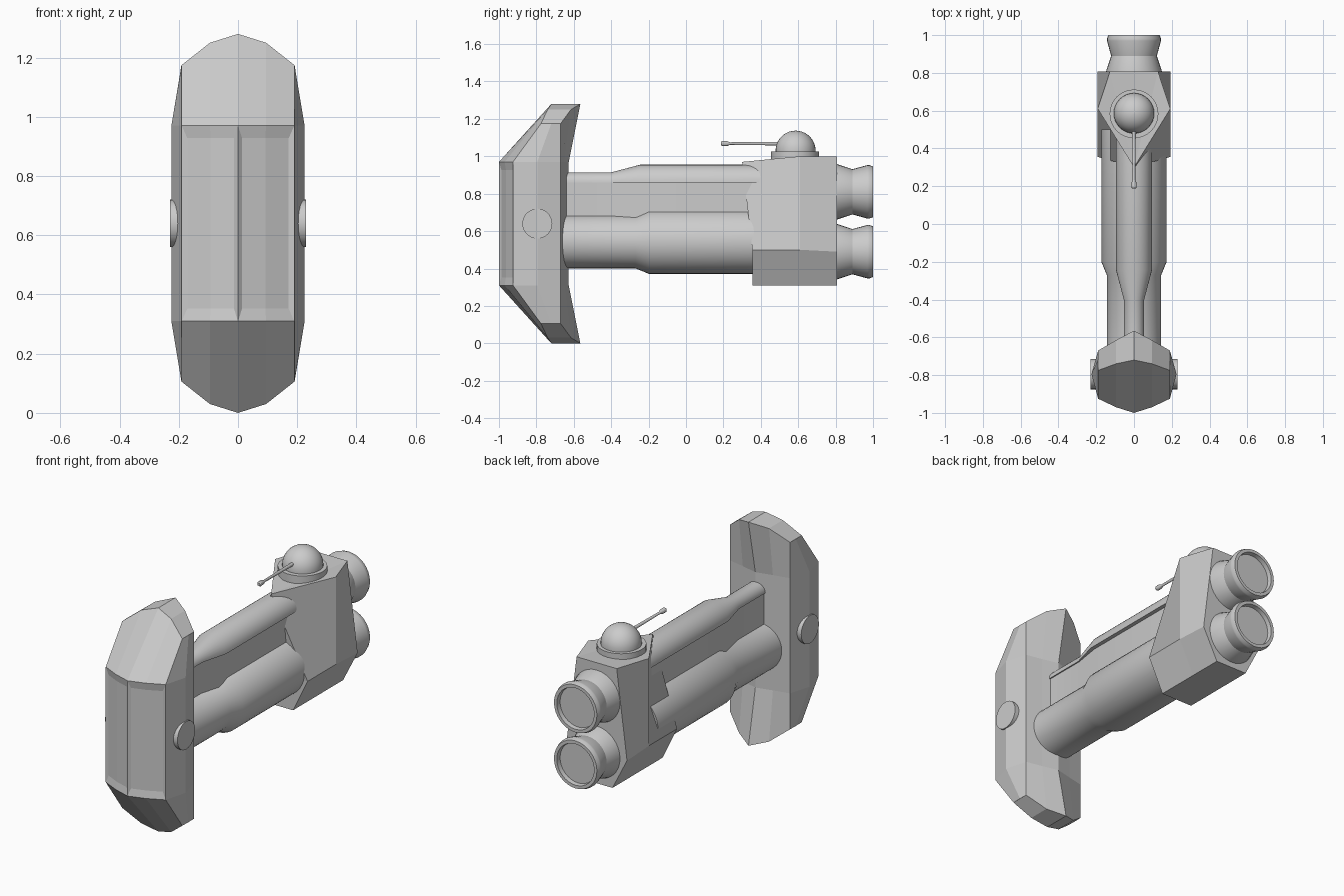
import bpy, bmesh, math
from mathutils import Matrix, Vector

if "Cube" in bpy.data.objects:
    bpy.data.objects.remove(bpy.data.objects["Cube"])


def finish(bm, name, smooth=None):
    bmesh.ops.remove_doubles(bm, verts=bm.verts, dist=1e-5)
    bmesh.ops.recalc_face_normals(bm, faces=bm.faces)
    me = bpy.data.meshes.new(name)
    bm.to_mesh(me)
    bm.free()
    ob = bpy.data.objects.new(name, me)
    bpy.context.collection.objects.link(ob)
    if smooth:
        for p in me.polygons:
            p.use_smooth = True
        me.set_sharp_from_angle(angle=math.radians(smooth))
    return ob


def loft(halves):
    """Skin a stack of x-symmetric rings; each half ring starts and ends on x = 0."""
    bm = bmesh.new()
    rings = []
    for half in halves:
        full = half + [(-x, y, z) for x, y, z in half[-2:0:-1]]
        rings.append([bm.verts.new(p) for p in full])
    n = len(rings[0])
    for a, b in zip(rings, rings[1:]):
        for i in range(n):
            j = (i + 1) % n
            bm.faces.new((a[i], a[j], b[j], b[i]))
    h = n // 2
    for r in (rings[0], rings[-1]):
        for i in range(h // 2):
            ids = (i, i + 1, h - i - 1, h - i)
            for s in (1, -1):
                bm.faces.new(list(dict.fromkeys(r[s * k % n] for k in ids)))
    return bm


def lathe(name, profile, origin, axis="Y", sides=32, smooth=25):
    """Revolve (radius, distance along axis) points, closed at both ends."""
    bm = bmesh.new()
    rings = []
    for r, t in profile:
        rings.append([bm.verts.new((r * math.cos(2 * math.pi * i / sides),
                                    r * math.sin(2 * math.pi * i / sides), t))
                      for i in range(sides)])
    for a, b in zip(rings, rings[1:]):
        for i in range(sides):
            j = (i + 1) % sides
            bm.faces.new((a[i], a[j], b[j], b[i]))
    bm.faces.new(rings[0])
    bm.faces.new(rings[-1])
    rot = {"X": Matrix.Rotation(math.pi / 2, 4, "Y"),
           "Y": Matrix.Rotation(-math.pi / 2, 4, "X"),
           "Z": Matrix.Identity(4)}[axis]
    bm.transform(Matrix.Translation(Vector(origin)) @ rot)
    return finish(bm, name, smooth)


# Faceted bow shield, symmetric about mid height
H = 1.28
tip = [(0, -.72, 1.28), (.095, -.74, 1.25), (.19, -.775, 1.175), (.191, -.72, 1.175),
       (.19, -.67, 1.175), (.095, -.615, 1.25), (0, -.565, 1.28)]
mid = [(0, -1, .97), (.095, -.97, .97), (.19, -.925, .97), (.225, -.795, .97),
       (.19, -.67, .97), (.095, -.65, .97), (0, -.627, .97)]
flip = lambda ring: [(x, y, H - z) for x, y, z in ring]
bm = loft([flip(tip), flip(mid), mid, tip])
bmesh.ops.recalc_face_normals(bm, faces=bm.faces)
# Two recessed front panels
for s in (1, -1):
    panel = []
    for f in bm.faces:
        c = f.calc_center_median()
        if abs(c.z - H / 2) < .05 and c.y < -.94 and c.x * s > 0:
            panel.append(f)
    bmesh.ops.inset_region(bm, faces=panel, thickness=.017, depth=-.008,
                           use_boundary=True, use_even_offset=True)
    for v in {v for f in panel for v in f.verts}:
        v.co.z = H / 2 + math.copysign(.288, v.co.z - H / 2)
finish(bm, "bow_shield")

# Round hubs on both shield sides
lathe("shield_hubs", [(.08, -.229), (.08, .229)], (0, -.795, .64), "X")

# Lower hull tube
lathe("lower_tube", [(.144, -.66), (.144, -.27), (.173, -.2), (.173, .5)], (0, 0, .545), sides=40)

# Upper half-round spine on a slightly narrower web
def spine(y, r, w):
    arc = [(r * math.cos(a), y, .86 + r * math.sin(a))
           for a in [math.pi / 2 * i / 9 for i in range(9)]]
    return [(0, y, .55), (w, y, .55), (w, y, .86)] + arc + [(0, y, .86 + r)]

finish(loft([spine(-.67, .054, .047), spine(-.4, .054, .047),
             spine(-.245, .095, .072), spine(.45, .095, .072)]), "upper_spine", 25)

# Faceted engine block
def block_ring(front, mid_w, rear_w, z, zr):
    return [(0,) + front[0], front[1], (mid_w, .61, z), (rear_w, .808, zr), (0, .808, zr)]

finish(loft([
    block_ring([(.355, .31), (.1, .355, .31)], .1, .1, .31, .31),
    block_ring([(.355, .5), (.192, .355, .5)], .192, .192, .5, .49),
    block_ring([(.3, .97), (0, .3, .97)], .192, .127, 1.0, 1.0)]), "engine_block")

# Twin engine nozzles
for name, z in (("lower_nozzle", .49), ("upper_nozzle", .81)):
    lathe(name, [(.148, .78), (.148, .808), (.121, .89), (.143, .97), (.143, .98), (.136, 1.0),
                 (.118, 1.0), (.115, .975)], (0, 0, z))

# Turret: base ring, dome and gun
lathe("turret_base", [(.129, .97), (.129, 1.025)], (0, .583, 0), "Z")
dome = [(.107 * math.cos(a), .107 * math.sin(a)) for a in [math.pi / 2 * i / 10 for i in range(10)]]
lathe("turret_dome", [(.107, -.02)] + dome + [(.001, .107)], (0, .586, 1.03), "Z")
lathe("turret_gun", [(.009, .187), (.014, .195), (.013, .22), (.007, .235), (.01, .52)],
      (0, 0, 1.068), sides=12)
